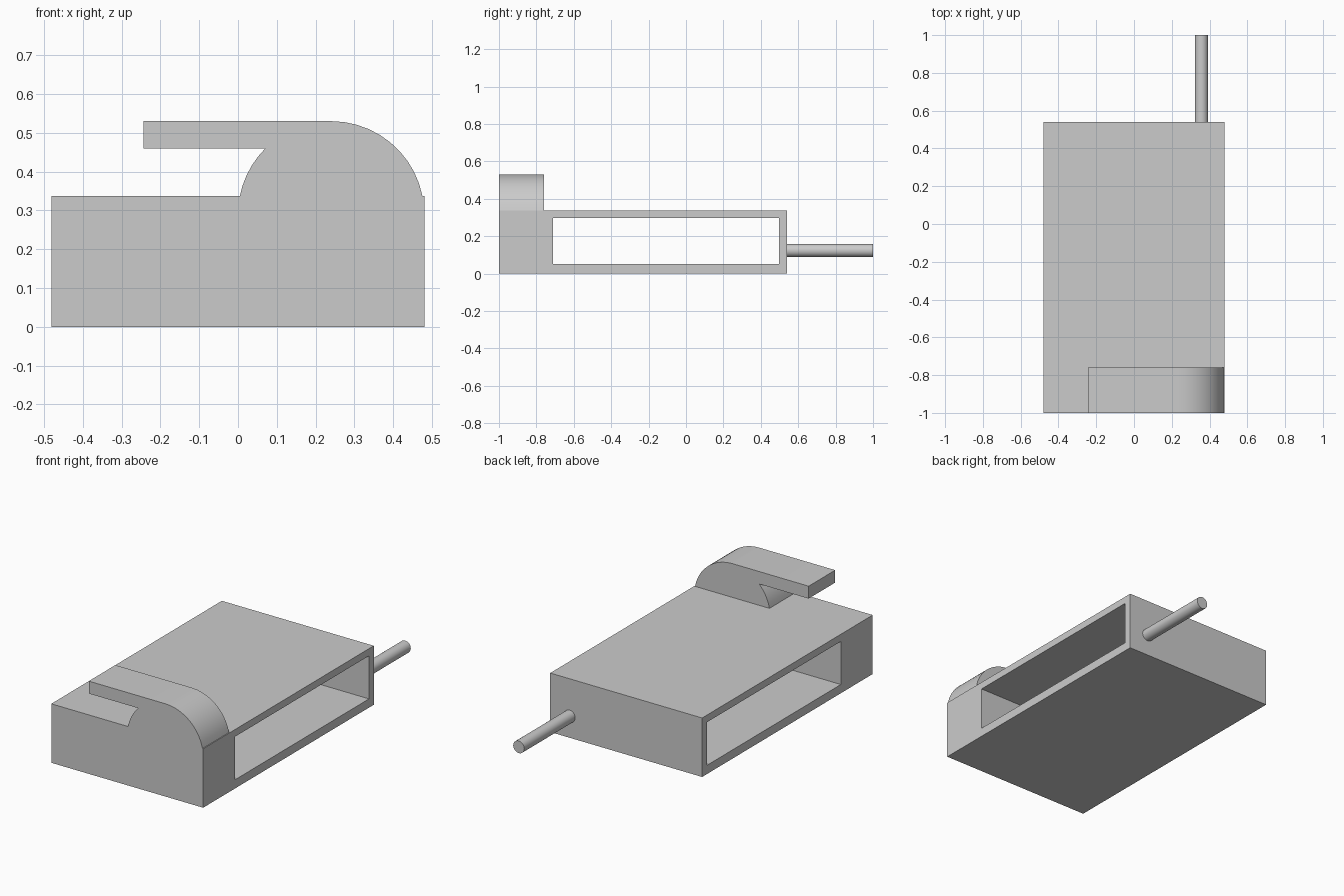
import bpy
import bmesh
import math
from mathutils import Vector

cube = bpy.data.objects.get("Cube")
if cube:
    bpy.data.objects.remove(cube, do_unlink=True)

grey = bpy.data.materials.new("plain grey")
grey.use_nodes = True
GREY = (0.6, 0.6, 0.6, 1)
grey.diffuse_color = GREY
grey.node_tree.nodes["Principled BSDF"].inputs["Base Color"].default_value = GREY


def finish(name, bm):
    bmesh.ops.recalc_face_normals(bm, faces=bm.faces)
    mesh = bpy.data.meshes.new(name)
    bm.to_mesh(mesh)
    bm.free()
    mesh.materials.append(grey)
    obj = bpy.data.objects.new(name, mesh)
    bpy.context.collection.objects.link(obj)
    bpy.ops.object.select_all(action="DESELECT")
    obj.select_set(True)
    bpy.context.view_layer.objects.active = obj
    bpy.ops.object.shade_smooth_by_angle(angle=math.radians(30))
    return obj


def extrude(bm, faces, offset):
    new = bmesh.ops.extrude_face_region(bm, geom=faces)["geom"]
    verts = [v for v in new if isinstance(v, bmesh.types.BMVert)]
    bmesh.ops.translate(bm, verts=verts, vec=Vector(offset))


def rectangle(bm, x, y0, y1, z0, z1):
    corners = [(y0, z0), (y1, z0), (y1, z1), (y0, z1)]
    return [bm.verts.new((x, y, z)) for y, z in corners]


# Body: a rectangular frame swept across the width, open at both sides
HALF, FRONT, BACK, TOP = 0.48, -1.0, 0.54, 0.337
bm = bmesh.new()
outer = rectangle(bm, -HALF, FRONT, BACK, 0, TOP)
inner = rectangle(bm, -HALF, -0.712, 0.497, 0.05, 0.296)
frame = []
for i in range(4):
    j = (i + 1) % 4
    frame.append(bm.faces.new((outer[i], outer[j], inner[j], inner[i])))
extrude(bm, frame, (2 * HALF, 0, 0))
finish("body", bm)

# Hook: a round hump with a flat tongue reaching to the right
CX, CZ, R = 0.24, 0.29, 0.24
UNDER, TIP, STEPS = 0.459, -0.243, 10
low = math.asin((TOP - CZ) / R)
notch = math.asin((UNDER - CZ) / R)


def arc(start, end, steps):
    angles = [start + (end - start) * i / steps for i in range(steps + 1)]
    return [(CX + R * math.cos(a), CZ + R * math.sin(a)) for a in angles]


profile = arc(low, math.pi / 2, STEPS)
profile += [(TIP, CZ + R), (TIP, UNDER)]
profile += arc(math.pi - notch, math.pi - low, STEPS // 2)
bm = bmesh.new()
face = bm.faces.new([bm.verts.new((x, FRONT, z)) for x, z in profile])
extrude(bm, [face], (0, 0.24, 0))
finish("hook", bm)

# Rod: a thin round bar out of the back
bpy.ops.mesh.primitive_cylinder_add(
    vertices=24, radius=0.035, depth=1 - BACK,
    location=(0.357, (1 + BACK) / 2, 0.123), rotation=(math.pi / 2, 0, 0))
rod = bpy.context.object
rod.name = "rod"
rod.data.materials.append(grey)
bpy.ops.object.shade_smooth_by_angle(angle=math.radians(30))
